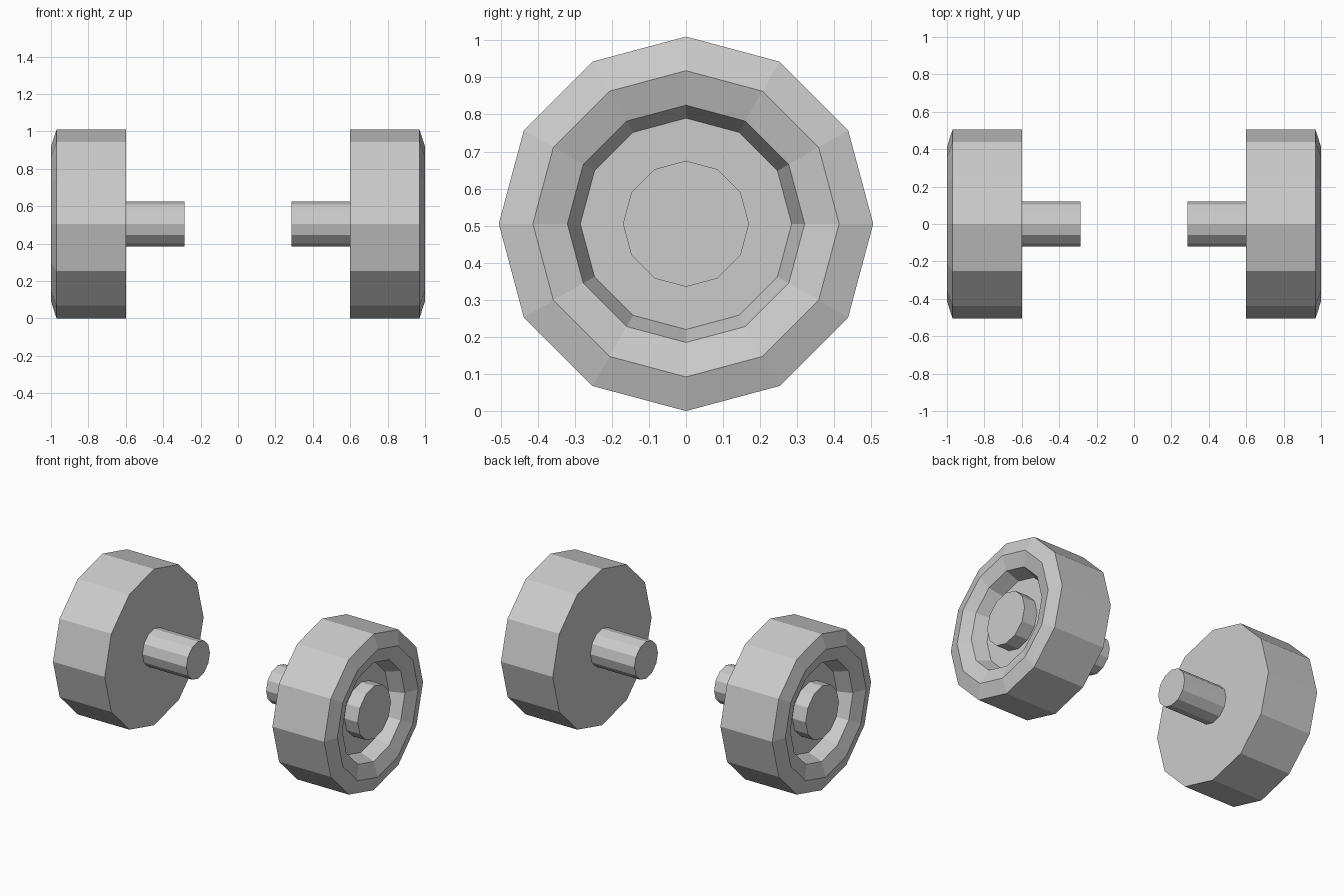
import bpy
import bmesh
from math import sin, cos, tau

SIDES = 12
RADIUS = 0.505

cube = bpy.data.objects.get("Cube")
if cube:
    bpy.data.objects.remove(cube, do_unlink=True)

grey = bpy.data.materials.new("light grey")
grey.use_nodes = True
colour = (0.6, 0.6, 0.6, 1)
grey.diffuse_color = colour
grey.node_tree.nodes["Principled BSDF"].inputs["Base Color"].default_value = colour


def lathe(name, profile, side):
    """Spin (x, radius) points about the axle line and cap both ends."""
    bm = bmesh.new()
    rings = []
    for x, r in profile:
        angles = [tau * i / SIDES for i in range(SIDES)]
        rings.append([bm.verts.new((side * x, r * sin(a), RADIUS + r * cos(a)))
                      for a in angles])
    for a, b in zip(rings, rings[1:]):
        for i in range(SIDES):
            j = (i + 1) % SIDES
            bm.faces.new((a[i], a[j], b[j], b[i]))
    bm.faces.new(rings[0])
    bm.faces.new(rings[-1])
    bmesh.ops.recalc_face_normals(bm, faces=bm.faces)
    mesh = bpy.data.meshes.new(name)
    bm.to_mesh(mesh)
    bm.free()
    mesh.materials.append(grey)
    obj = bpy.data.objects.new(name, mesh)
    bpy.context.collection.objects.link(obj)


# Tyre with a crowned outer rim and a recessed dish
wheel = [(0.6, RADIUS), (0.97, RADIUS), (1.0, 0.413), (0.97, 0.32), (0.88, 0.285)]
# Raised hub in the dish, and stub axle on the inner side
hub = [(0.87, 0.17), (0.975, 0.17)]
axle = [(0.285, 0.12), (0.61, 0.12)]

for label, side in (("left", 1), ("right", -1)):
    lathe(label + "_wheel", wheel, side)
    lathe(label + "_hub", hub, side)
    lathe(label + "_axle", axle, side)
